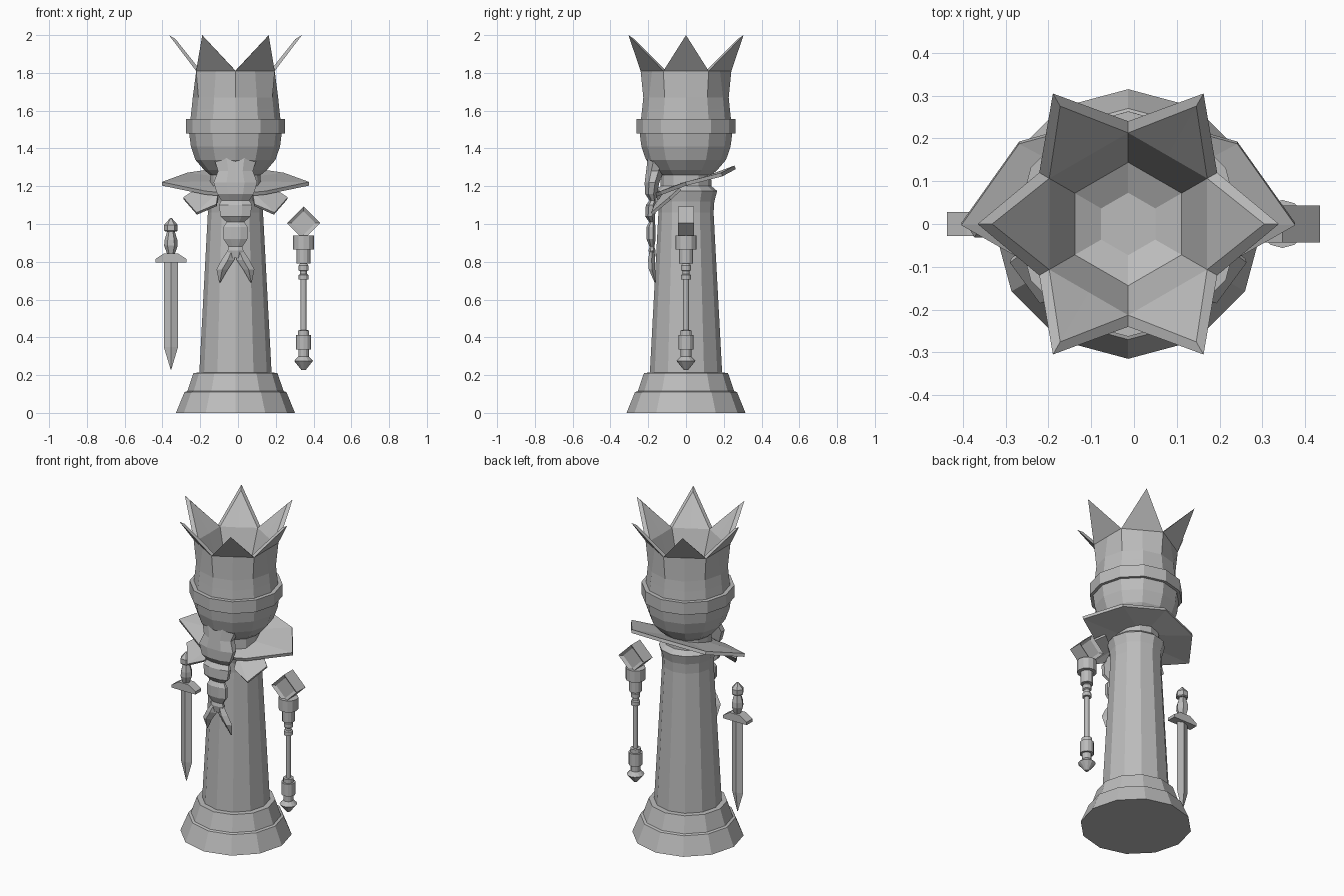
import bpy, bmesh, math
from mathutils import Matrix

CX = -0.0135  # axis of the column
grey = bpy.data.materials.new("stone grey")
grey.diffuse_color = (0.5, 0.5, 0.5, 1)


def finish(name, bm, merge=True):
    if merge:
        bmesh.ops.remove_doubles(bm, verts=bm.verts, dist=0.0002)
    bmesh.ops.recalc_face_normals(bm, faces=bm.faces)
    me = bpy.data.meshes.new(name)
    bm.to_mesh(me)
    bm.free()
    me.materials.append(grey)
    ob = bpy.data.objects.new(name, me)
    bpy.context.collection.objects.link(ob)
    return ob


def loft(name, rings, cap=True):
    """Skin a list of point rings of equal length."""
    bm = bmesh.new()
    vs = [[bm.verts.new(p) for p in r] for r in rings]
    n = len(vs[0])
    for a, b in zip(vs, vs[1:]):
        for i in range(n):
            j = (i + 1) % n
            bm.faces.new((a[i], a[j], b[j], b[i]))
    if cap:
        bm.faces.new(vs[0][::-1])
        bm.faces.new(vs[-1])
    return finish(name, bm)


def ring(x, y, z, rx, ry, n, turn=0.0):
    return [(x + rx * math.cos(turn + 2 * math.pi * i / n),
             y + ry * math.sin(turn + 2 * math.pi * i / n), z) for i in range(n)]


def lathe(name, x, profile, n=12, turn=0.0):
    return loft(name, [ring(x, 0, z, r, r, n, turn) for r, z in profile])


def zigzag(r_tip, z_tip, r_valley, z_valley):
    """Twelve points alternating between spike tips and valleys."""
    pts = []
    for i in range(12):
        r, z = (r_valley, z_valley) if i % 2 else (r_tip, z_tip)
        a = i * math.pi / 6
        pts.append((CX + r * math.cos(a), r * math.sin(a), z))
    return pts


# Plinth and column
lathe("base", CX, [(0.315, 0), (0.27, 0.11), (0.255, 0.115), (0.222, 0.212), (0.19, 0.213)])
lathe("column", CX, [(0.192, 0.2), (0.146, 1.06), (0.15, 1.12), (0.165, 1.175),
                     (0.135, 1.2), (0.132, 1.28)])

# Head with six-spiked hollow crown
c30 = math.cos(math.pi / 6)
head = [ring(CX, 0, z, r, r, 12) for r, z in
        [(0.135, 1.26), (0.165, 1.285), (0.212, 1.34), (0.236, 1.41), (0.245, 1.48),
         (0.24, 1.54), (0.232, 1.61), (0.226, 1.67)]]
head += [zigzag(0.24 * c30, 1.81, 0.24, 1.81), zigzag(0.352, 2.0, 0.24, 1.81),
         zigzag(0.318, 1.98, 0.213, 1.812), zigzag(0.213 * c30, 1.81, 0.213, 1.812),
         zigzag(0.144 * c30, 1.62, 0.144, 1.62), zigzag(0.073 * c30, 1.585, 0.073, 1.585)]
loft("head_crown", head)
lathe("head_band", CX, [(0.23, 1.48), (0.263, 1.48), (0.263, 1.555), (0.23, 1.555)])

# Tilted collar sheet around the neck
outer = [(0, -0.17, 1.15), (0.16, -0.13, 1.165), (0.39, 0, 1.213), (0.255, 0.19, 1.262), (0, 0.26, 1.3)]
inner = [(0, -0.125, 1.17), (0.08, -0.10, 1.18), (0.125, 0, 1.215), (0.085, 0.1, 1.24), (0, 0.125, 1.25)]


def thick(ob, t):
    m = ob.modifiers.new("thickness", 'SOLIDIFY')
    m.thickness = t
    m.offset = 0


def both_sides(pts):
    return [(CX + x, y, z) for x, y, z in pts] + [(CX - x, y, z) for x, y, z in pts[-2:0:-1]]


thick(loft("collar", [both_sides(inner), both_sides(outer)], cap=False), 0.02)

# Two folded front lapels
for side, s in (("left", -1), ("right", 1)):
    bm = bmesh.new()
    v = [bm.verts.new((CX + s * x, y, z)) for x, y, z in
         [(0.09, -0.11, 1.165), (0.2, -0.03, 1.185), (0.275, -0.085, 1.135),
          (0.205, -0.18, 1.055), (0.10, -0.16, 1.1)]]
    bm.faces.new((v[0], v[1], v[2], v[3]))
    bm.faces.new((v[0], v[3], v[4]))
    thick(finish("lapel_" + side, bm), 0.016)

# Braided beard: pinched segments, then two tails
braid = [(1.37, -0.14, 0.13, 0.065), (1.28, -0.165, 0.10, 0.05), (1.22, -0.18, 0.125, 0.042),
         (1.16, -0.185, 0.105, 0.035), (1.125, -0.175, 0.08, 0.02), (1.1, -0.185, 0.095, 0.03),
         (1.04, -0.19, 0.085, 0.028), (1.01, -0.18, 0.05, 0.016), (0.985, -0.185, 0.068, 0.026),
         (0.92, -0.185, 0.068, 0.026), (0.88, -0.18, 0.04, 0.014), (0.86, -0.18, 0.045, 0.02),
         (0.82, -0.177, 0.03, 0.015)]
loft("beard_braid", [ring(CX, y, z, rx, ry, 8, math.pi / 8) for z, y, rx, ry in braid])
for side, s in (("left", -1), ("right", 1)):
    tail = [(0.015, -0.178, 0.87, 0.02), (0.04, -0.182, 0.81, 0.034),
            (0.07, -0.18, 0.76, 0.03), (0.083, -0.163, 0.69, 0.003)]
    loft("beard_tail_" + side, [ring(CX + s * x, y, z, r, r * 0.5 + 0.002, 4) for x, y, z, r in tail])

# Sword on the left
SX = -0.355
loft("sword_blade", [ring(SX, 0, z, rx, ry, 4) for z, rx, ry in
                     [(0.23, 0.002, 0.001), (0.35, 0.038, 0.015), (0.81, 0.038, 0.015)]])
guard = [(-0.082, 0.797), (0.082, 0.797), (0.082, 0.815), (0.035, 0.845), (-0.035, 0.845), (-0.082, 0.815)]
loft("sword_guard", [[(SX + x, y, z) for x, z in guard] for y in (-0.028, 0.028)])
lathe("sword_grip", SX, [(0.02, 0.84), (0.036, 0.885), (0.034, 0.915), (0.02, 0.962)], 6)
lathe("sword_pommel", SX, [(0.03, 0.96), (0.036, 0.965), (0.036, 0.995), (0.003, 1.033)], 6)

# Mace on the right
MX = 0.347
lathe("mace_shaft", MX, [(0.012, 0.228), (0.05, 0.275), (0.028, 0.298), (0.028, 0.335), (0.04, 0.336),
                         (0.04, 0.412), (0.03, 0.413), (0.03, 0.437), (0.015, 0.438), (0.015, 0.705),
                         (0.026, 0.706), (0.026, 0.73), (0.018, 0.735), (0.018, 0.75), (0.026, 0.755),
                         (0.026, 0.78), (0.018, 0.79), (0.036, 0.791), (0.036, 0.865), (0.056, 0.866),
                         (0.056, 0.938), (0.03, 0.939)], 12)
bm = bmesh.new()
bmesh.ops.create_cube(bm, size=1, matrix=Matrix.Translation((MX, 0, 1.005))
                      @ Matrix.Rotation(math.pi / 4, 4, 'Y') @ Matrix.Diagonal((0.124, 0.086, 0.124, 1)))
# recessed panels on the front and back of the mace head
bm.normal_update()
panels = [f for f in bm.faces if abs(f.normal.y) > 0.9]
bmesh.ops.inset_individual(bm, faces=panels, thickness=0.025, depth=-0.012)
finish("mace_head", bm)
